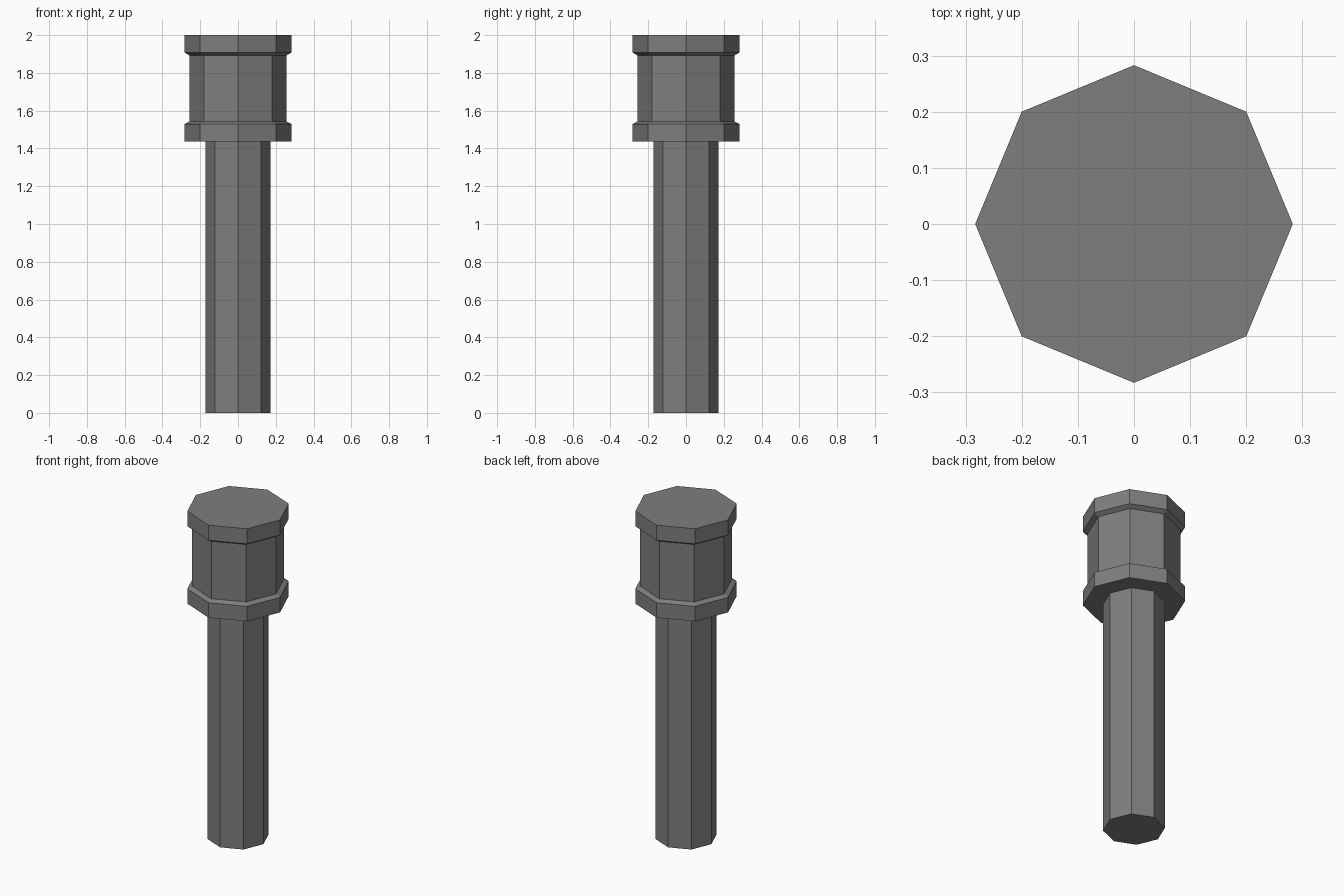
import bpy, bmesh, math

if "Cube" in bpy.data.objects:
    bpy.data.objects.remove(bpy.data.objects["Cube"])

SIDES = 8

metal = bpy.data.materials.new("dark_grey_metal")
metal.diffuse_color = (0.21, 0.21, 0.21, 1)
metal.use_nodes = True
metal.node_tree.nodes["Principled BSDF"].inputs["Base Color"].default_value = metal.diffuse_color


def lathe(name, profile):
    """Closed octagonal solid from (radius, z) pairs, bottom to top."""
    bm = bmesh.new()
    rings = []
    for r, z in profile:
        angles = [2 * math.pi * i / SIDES for i in range(SIDES)]
        rings.append([bm.verts.new((r * math.cos(a), r * math.sin(a), z)) for a in angles])
    for low, high in zip(rings, rings[1:]):
        for i in range(SIDES):
            j = (i + 1) % SIDES
            bm.faces.new((low[i], low[j], high[j], high[i]))
    bm.faces.new(rings[0][::-1])
    bm.faces.new(rings[-1])
    mesh = bpy.data.meshes.new(name)
    bm.to_mesh(mesh)
    bm.free()
    mesh.materials.append(metal)
    obj = bpy.data.objects.new(name, mesh)
    bpy.context.collection.objects.link(obj)
    return obj


# Long octagonal grip
lathe("handle", [(0.171, 0.0), (0.171, 1.438)])

# Head: lower collar, recessed drum and upper cap with sloped shoulders
lathe("head", [
    (0.283, 1.438), (0.283, 1.529),
    (0.256, 1.543), (0.256, 1.892),
    (0.283, 1.908), (0.283, 2.0),
])
